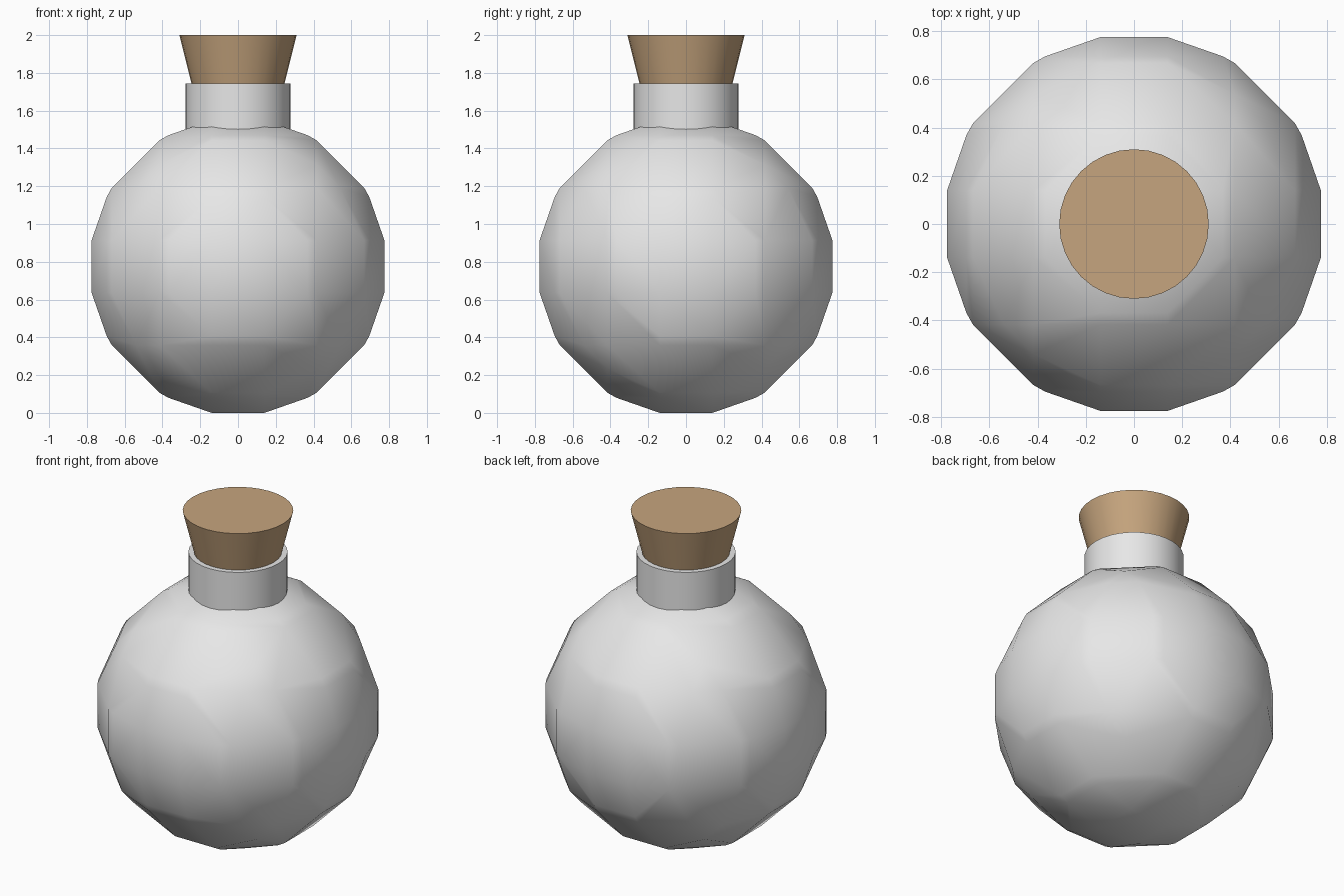
import bpy

cube = bpy.data.objects.get("Cube")
if cube:
    bpy.data.objects.remove(cube, do_unlink=True)


def make_material(name, color):
    mat = bpy.data.materials.new(name)
    mat.use_nodes = True
    mat.diffuse_color = color
    mat.node_tree.nodes["Principled BSDF"].inputs["Base Color"].default_value = color
    return mat


glass = make_material("pale grey", (0.8, 0.8, 0.8, 1))
wood = make_material("cork brown", (0.565, 0.376, 0.209, 1))


def finish(name, mat):
    obj = bpy.context.object
    obj.name = obj.data.name = name
    obj.data.materials.clear()
    obj.data.materials.append(mat)
    return obj


def frustum(name, r_bottom, r_top, z_bottom, z_top, mat):
    bpy.ops.mesh.primitive_cone_add(
        vertices=32, radius1=r_bottom, radius2=r_top,
        depth=z_top - z_bottom, location=(0, 0, (z_bottom + z_top) / 2))
    bpy.ops.object.shade_smooth_by_angle()
    return finish(name, mat)


# Round flask body: a coarse metaball turned into a faceted, smooth-shaded mesh
bpy.ops.object.metaball_add(type='BALL', location=(0, 0, 0))
ball = bpy.context.object
ball.data.resolution = ball.data.render_resolution = 0.4
ball.data.threshold = 0.6
element = ball.data.elements[0]
element.radius = 2
element.stiffness = 2
ball.scale = (1, 1, 1)
bpy.context.view_layer.update()
bpy.ops.object.convert(target='MESH')
body = finish("flask_body", glass)
top = max(v.co.z for v in body.data.vertices)
body.scale = [0.775 / top] * 3
body.location.z = 0.775
bpy.ops.object.transform_apply(location=True, scale=True)
bpy.ops.object.shade_smooth()

# Neck and tapered stopper
frustum("flask_neck", 0.278, 0.278, 1.3, 1.745, glass)
frustum("stopper", 0.235, 0.31, 1.7, 2.0, wood)
